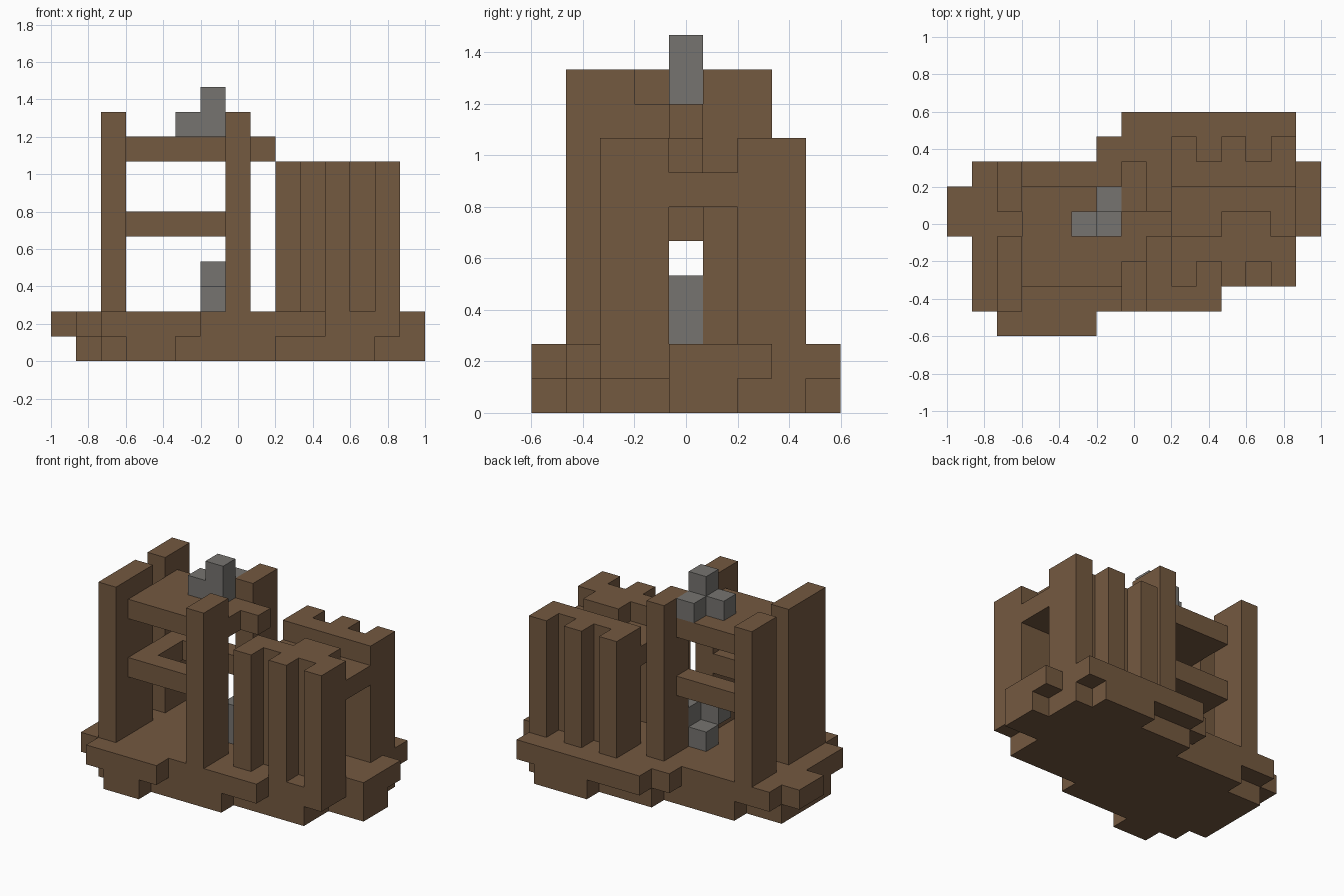
import bpy, bmesh
from itertools import product
from mathutils import Vector

cube = bpy.data.objects.get("Cube")
if cube:
    bpy.data.objects.remove(cube)

U = 2 / 15  # edge of one block


def material(name, rgb):
    m = bpy.data.materials.new(name)
    m.use_nodes = True
    m.diffuse_color = (*rgb, 1)
    bsdf = m.node_tree.nodes["Principled BSDF"]
    bsdf.inputs["Base Color"].default_value = (*rgb, 1)
    bsdf.inputs["Roughness"].default_value = 0.9
    return m


wood = material("brown wood", (0.175, 0.1, 0.051))
stone = material("grey stone", (0.18, 0.173, 0.16))


def cells(boxes):
    """Blocks filled by boxes given as (x0, x1, y0, y1, z0, z1)."""
    return {c for a, b, c0, d, e, f in boxes
            for c in product(range(a, b), range(c0, d), range(e, f))}


def part(name, mat, boxes, cuts=()):
    """Outer skin of a group of blocks, with flat areas merged."""
    filled = cells(boxes) - cells(cuts)
    bm = bmesh.new()
    for cell in filled:
        for axis, side in product(range(3), (0, 1)):
            step = list(cell)
            step[axis] += 2 * side - 1
            if tuple(step) in filled:
                continue
            corners = []
            for p, q in ((0, 0), (1, 0), (1, 1), (0, 1)):
                v = list(cell)
                v[axis] += side
                v[(axis + 1) % 3] += p
                v[(axis + 2) % 3] += q
                corners.append(bm.verts.new((Vector(v) - Vector((7.5, 4.5, 0))) * U))
            bm.faces.new(corners if side else corners[::-1])
    bmesh.ops.remove_doubles(bm, verts=bm.verts, dist=0.001)
    bmesh.ops.dissolve_limit(bm, angle_limit=0.02, verts=bm.verts, edges=bm.edges)
    mesh = bpy.data.meshes.new(name)
    bm.to_mesh(mesh)
    bm.free()
    mesh.materials.append(mat)
    obj = bpy.data.objects.new(name, mesh)
    bpy.context.collection.objects.link(obj)


# Ragged base: a smaller lower course under a wider upper course
lower = [(3, 5, 0, 1), (2, 9, 1, 2), (1, 13, 2, 4), (1, 15, 4, 6),
         (3, 14, 6, 7), (7, 14, 7, 8), (10, 13, 8, 9)]
upper = [(2, 6, 0, 1), (1, 11, 1, 2), (1, 14, 2, 7), (0, 1, 4, 6),
         (14, 15, 4, 7), (6, 14, 7, 8), (7, 14, 8, 9)]
part("base", wood, [(*r, 0, 1) for r in lower] + [(*r, 1, 2) for r in upper])

# Tower: four posts, a middle shelf and a top deck with a short arm
posts = {"front_right_post": (2, 3, 1, 4), "back_right_post": (2, 3, 5, 7),
         "front_left_post": (7, 8, 1, 3), "back_left_post": (7, 8, 5, 7)}
for name, rect in posts.items():
    part(name, wood, [(*rect, 2, 10)])
part("middle_shelf", wood, [(3, 7, 2, 6, 5, 6)], [(4, 7, 3, 5, 5, 6)])
part("top_deck", wood, [(3, 7, 2, 6, 8, 9), (7, 8, 3, 5, 8, 9), (8, 9, 4, 5, 8, 9)])

# Hut: ribbed walls either side of a tunnel, with a sunken roof channel
ribs = [(x, x + 1, *y, 2, 8) for x in (9, 11, 13) for y in ((2, 3), (7, 8))]
part("hut", wood,
     ribs + [(9, 14, 3, 4, 2, 8), (9, 14, 6, 7, 2, 8),
             (9, 14, 4, 6, 6, 7), (11, 13, 4, 5, 7, 8)])

# Stone pieces on the deck and on the floor
part("deck_stones", stone, [(5, 7, 4, 5, 9, 10), (6, 7, 5, 6, 9, 10), (6, 7, 4, 5, 10, 11)])
part("floor_stones", stone, [(6, 7, 4, 5, 2, 3), (7, 8, 4, 5, 2, 4), (6, 7, 3, 4, 3, 4)])
